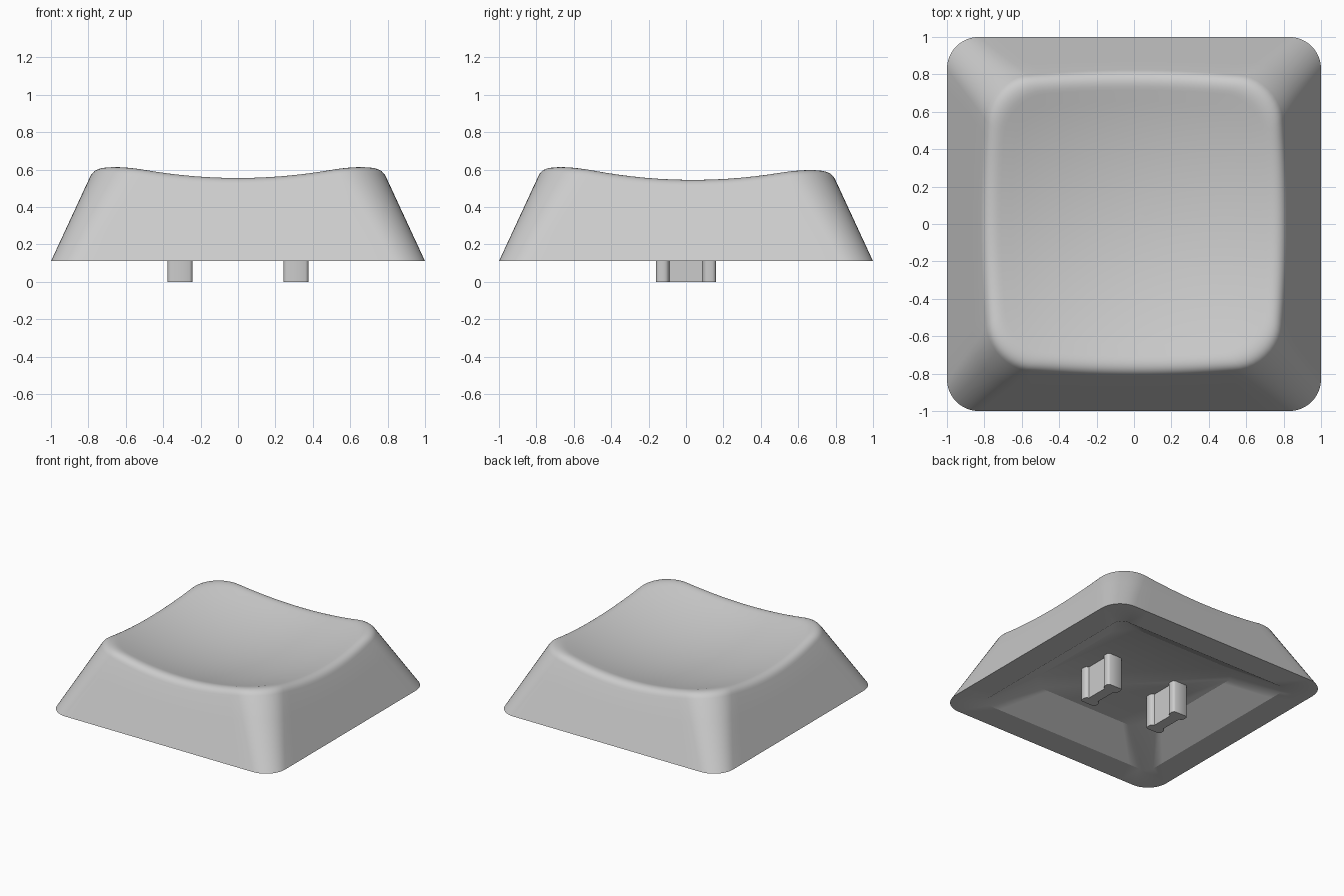
import bpy
import bmesh
import math
from mathutils import Vector

cube = bpy.data.objects.get("Cube")
if cube:
    bpy.data.objects.remove(cube)

# One light grey plastic
GREY = (0.6, 0.6, 0.6, 1)
plastic = bpy.data.materials.new("light grey plastic")
plastic.use_nodes = True
plastic.diffuse_color = GREY
bsdf = next(n for n in plastic.node_tree.nodes if n.type == "BSDF_PRINCIPLED")
bsdf.inputs["Base Color"].default_value = GREY

BASE_Z, TOP_Z, CEILING_Z = 0.11, 0.65, 0.26


def rounded_square(half, radius, z, arc=10, edge=14):
    """Counter-clockwise ring with subdivided straight sides."""
    corners = []
    for q in range(4):
        turn = q * math.pi / 2
        mid = Vector((math.cos(turn + math.pi / 4), math.sin(turn + math.pi / 4), 0))
        centre = mid * (half - radius) * math.sqrt(2)
        corners.append([centre + radius * Vector((math.cos(turn + a), math.sin(turn + a), 0))
                        for a in (math.pi / 2 * i / arc for i in range(arc + 1))])
    ring = []
    for q, corner in enumerate(corners):
        ring += corner
        end, nxt = corner[-1], corners[(q + 1) % 4][0]
        ring += [end.lerp(nxt, i / edge) for i in range(1, edge)]
    return [Vector((p.x, p.y, z)) for p in ring]


def dish_height(p):
    return 0.437 + 0.2 * (p.x ** 2 + p.y ** 2) - 0.015 * p.y


def on_dish(p, scale):
    q = Vector((p.x * scale, p.y * scale, 0))
    q.z = dish_height(q)
    return q


def wall_meets_dish(low, high):
    a, b = 0.0, 1.0
    for _ in range(25):
        m = (a + b) / 2
        p = low.lerp(high, m)
        if p.z < dish_height(p):
            a = m
        else:
            b = m
    return low.lerp(high, a)


def finish(bm, name, angle):
    bmesh.ops.recalc_face_normals(bm, faces=bm.faces[:])
    mesh = bpy.data.meshes.new(name)
    bm.to_mesh(mesh)
    bm.free()
    mesh.materials.append(plastic)
    obj = bpy.data.objects.new(name, mesh)
    bpy.context.collection.objects.link(obj)
    bpy.ops.object.select_all(action="DESELECT")
    obj.select_set(True)
    bpy.context.view_layer.objects.active = obj
    bpy.ops.object.shade_smooth_by_angle(angle=math.radians(angle))
    return obj


def bridge(bm, a, b):
    n = len(a)
    for i in range(n):
        j = (i + 1) % n
        bm.faces.new((a[i], a[j], b[j], b[i]))


# Key cap shell: hollow underside, sloping walls, rounded rim, scooped top
base = rounded_square(1.0, 0.17, BASE_Z)
crown = rounded_square(0.75, 0.25, TOP_Z)
rim = [wall_meets_dish(lo, hi) for lo, hi in zip(base, crown)]
rings = [rounded_square(0.55, 0.14, CEILING_Z),
         rounded_square(0.79, 0.07, BASE_Z),
         base]
wall_top = [r + (lo - r).normalized() * 0.065 for lo, r in zip(base, rim)]
rings += [[lo.lerp(hi, t) for lo, hi in zip(base, wall_top)] for t in (0.33, 0.67)]
INNER, STEPS = 0.9, 8
for s in range(STEPS + 1):
    t = s / STEPS
    rings.append([w * (1 - t) ** 2 + r * 2 * t * (1 - t) + on_dish(r, INNER) * t ** 2
                  for w, r in zip(wall_top, rim)])
for s in range(1, 12):
    rings.append([on_dish(r, INNER * (1 - s / 12)) for r in rim])

bm = bmesh.new()
loops = [[bm.verts.new(p) for p in ring] for ring in rings]
for a, b in zip(loops, loops[1:]):
    bridge(bm, a, b)
bm.faces.new(loops[0])
centre = bm.verts.new(on_dish(Vector((0, 0, 0)), 1))
last = loops[-1]
for i, v in enumerate(last):
    bm.faces.new((v, last[(i + 1) % len(last)], centre))
finish(bm, "key_cap_shell", 30)

# Two dog-bone shaped stem legs: quarter outline mirrored to a full one
quarter = [(0.042, 0.088), (0.048, 0.092), (0.058, 0.097), (0.065, 0.106),
           (0.067, 0.118), (0.067, 0.142), (0.061, 0.154), (0.05, 0.16)]
half = quarter + [(-x, y) for x, y in reversed(quarter)]
outline = half + [(-x, -y) for x, y in half]
for side, name in ((1, "left_stem_leg"), (-1, "right_stem_leg")):
    bm = bmesh.new()
    ends = [[bm.verts.new((side * 0.31 + x, y, z)) for x, y in outline]
            for z in (0, CEILING_Z + 0.01)]
    bridge(bm, *ends)
    for end in ends:
        bm.faces.new(end)
    finish(bm, name, 40)
